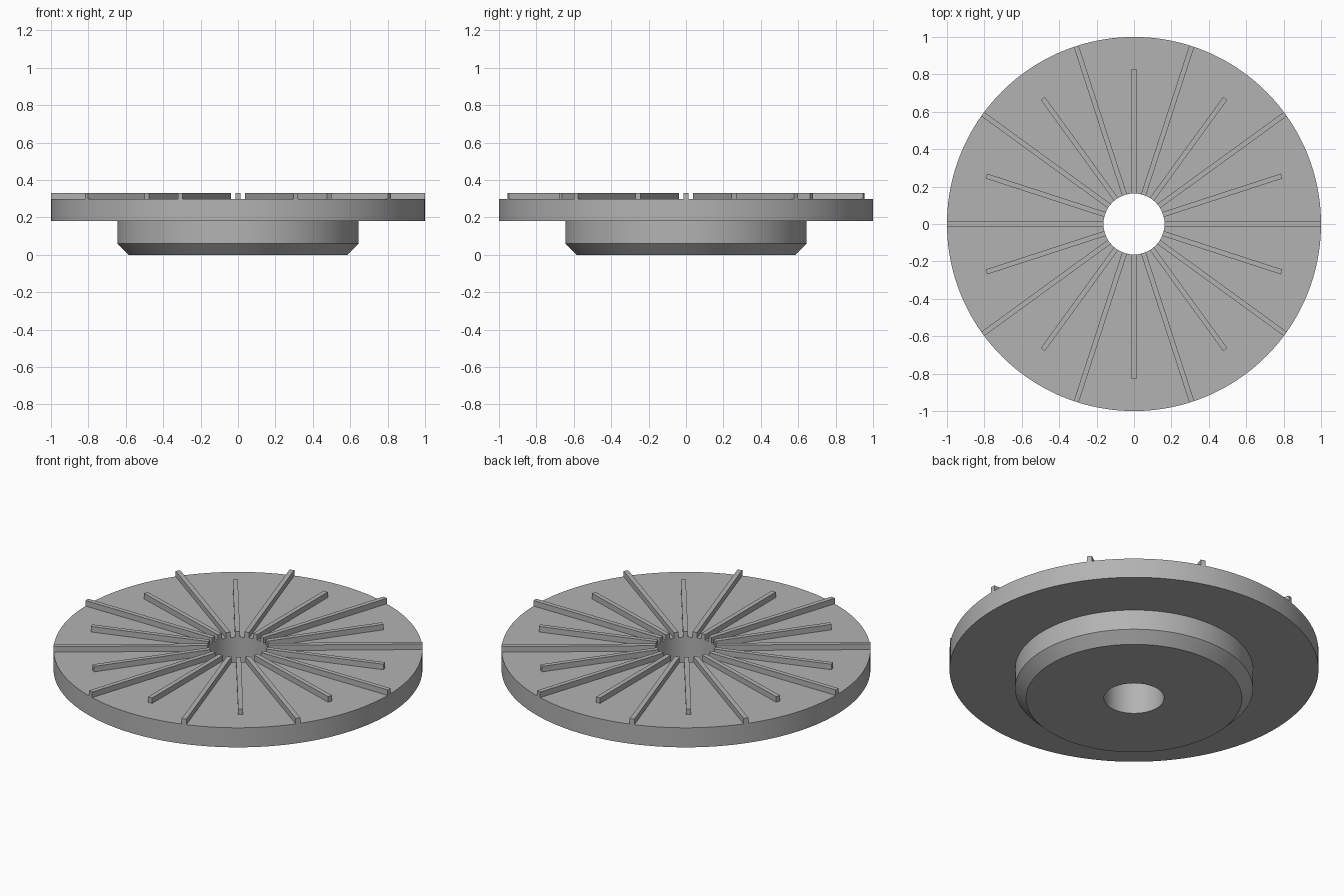
import bpy, bmesh
from math import cos, sin, pi, sqrt, radians
from mathutils import Matrix

cube = bpy.data.objects.get("Cube")
if cube:
    bpy.data.objects.remove(cube, do_unlink=True)

BORE, RIM, SHORT = 0.163, 1.0, 0.83
FLOOR, TOP, HALF_WIDTH = 0.297, 0.33, 0.0135
SEGMENTS = 160

grey = bpy.data.materials.new("grey metal")
grey.use_nodes = True
colour = (0.45, 0.45, 0.45, 1)
grey.diffuse_color = colour
grey.node_tree.nodes["Principled BSDF"].inputs["Base Color"].default_value = colour


def finish(name, bm):
    bmesh.ops.recalc_face_normals(bm, faces=bm.faces)
    mesh = bpy.data.meshes.new(name)
    bm.to_mesh(mesh)
    bm.free()
    mesh.materials.append(grey)
    obj = bpy.data.objects.new(name, mesh)
    bpy.context.collection.objects.link(obj)
    bpy.ops.object.select_all(action='DESELECT')
    obj.select_set(True)
    bpy.context.view_layer.objects.active = obj
    bpy.ops.object.shade_smooth_by_angle(angle=radians(30))
    return obj


# Flanged disc with a chamfered hub and a through bore, turned from one profile
profile = [(BORE, 0), (0.585, 0), (0.645, 0.06), (0.645, 0.18),
           (RIM, 0.18), (RIM, FLOOR), (BORE, FLOOR)]
bm = bmesh.new()
rings = []
for i in range(SEGMENTS):
    a = 2 * pi * i / SEGMENTS
    rings.append([bm.verts.new((r * cos(a), r * sin(a), z)) for r, z in profile])
for i in range(SEGMENTS):
    here, after = rings[i], rings[(i + 1) % SEGMENTS]
    for j in range(len(profile)):
        k = (j + 1) % len(profile)
        bm.faces.new((here[j], after[j], after[k], here[k]))
finish("flanged_disc", bm)


# Radial ribs: long ones reach the rim, short ones stop with a square end
def add_rib(bm, angle, is_long):
    sides = (-HALF_WIDTH, 0, HALF_WIDTH)
    outline = [(sqrt(BORE ** 2 - y ** 2), y) for y in reversed(sides)]
    outline += [(sqrt(RIM ** 2 - y ** 2) if is_long else SHORT, y) for y in sides]
    turn = Matrix.Rotation(angle, 4, 'Z')
    low, high = [[bm.verts.new(turn @ Matrix.Translation((x, y, z)).translation)
                  for x, y in outline] for z in (FLOOR, TOP)]
    bm.faces.new(high)
    for i in range(len(low)):
        k = (i + 1) % len(low)
        bm.faces.new((low[i], low[k], high[k], high[i]))


for name, is_long, start in (("long_ribs", True, 0), ("short_ribs", False, pi / 10)):
    bm = bmesh.new()
    for n in range(10):
        add_rib(bm, start + n * pi / 5, is_long)
    finish(name, bm)
